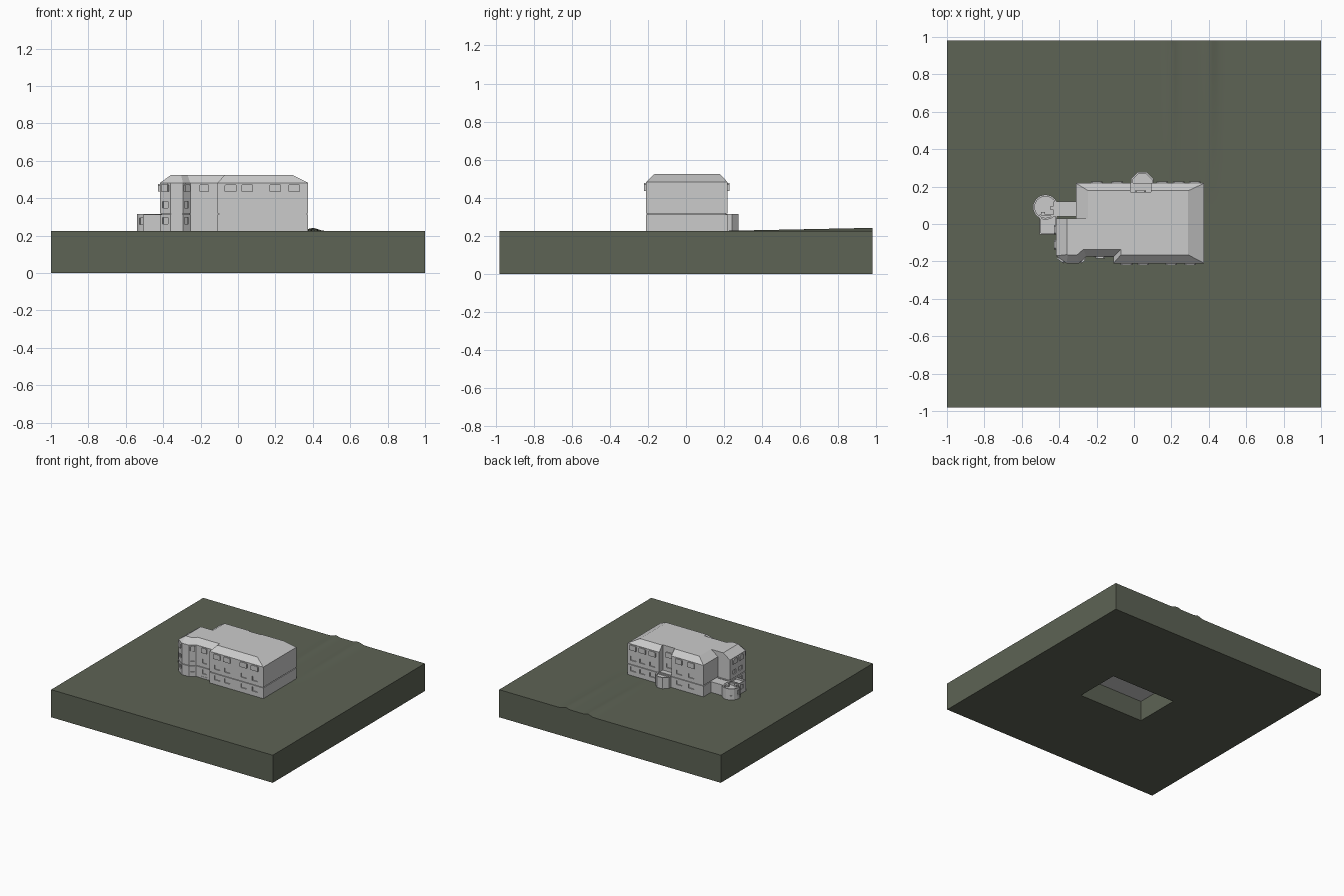
import bpy, bmesh, math
from mathutils import Vector, Matrix

if "Cube" in bpy.data.objects:
    bpy.data.objects.remove(bpy.data.objects["Cube"])


def finish(name, bm, mat=None):
    bmesh.ops.recalc_face_normals(bm, faces=bm.faces[:])
    me = bpy.data.meshes.new(name)
    bm.to_mesh(me)
    bm.free()
    ob = bpy.data.objects.new(name, me)
    bpy.context.collection.objects.link(ob)
    if mat:
        me.materials.append(mat)
    return ob


def loft(bm, low, high):
    """Closed solid between two matching rings of 3D points."""
    a = [bm.verts.new(p) for p in low]
    b = [bm.verts.new(p) for p in high]
    n = len(a)
    bm.faces.new(a[::-1])
    top = bm.faces.new(b)
    for i in range(n):
        j = (i + 1) % n
        bm.faces.new((a[i], a[j], b[j], b[i]))
    return top


def prism(name, plan, z0, z1, top_plan=None, parapet=0, wall=0.01):
    bm = bmesh.new()
    top = loft(bm, [(x, y, z0) for x, y in plan],
               [(x, y, z1) for x, y in (top_plan or plan)])
    if parapet:
        bm.normal_update()
        bmesh.ops.inset_region(bm, faces=[top], thickness=wall)
        low = bmesh.ops.extrude_face_region(bm, geom=[top])["geom"]
        bmesh.ops.translate(bm, vec=(0, 0, -parapet),
                            verts=[v for v in low if isinstance(v, bmesh.types.BMVert)])
        if top.is_valid:
            bmesh.ops.delete(bm, geom=[top], context='FACES_ONLY')
    return finish(name, bm)


def inset(plan, dist):
    """Move each edge of a counter-clockwise plan inwards by its own distance."""
    lines, out = [], []
    for i, p in enumerate(plan):
        p, q = Vector(p), Vector(plan[(i + 1) % len(plan)])
        d = (q - p).normalized()
        lines.append((p + Vector((-d.y, d.x)) * dist[i], d))
    for i, (p, d) in enumerate(lines):
        o, e = lines[i - 1]
        t = ((p - o).x * d.y - (p - o).y * d.x) / (e.x * d.y - e.y * d.x)
        out.append(tuple(o + e * t))
    return out


def rect(x0, x1, y0, y1):
    return [(x0, y0), (x1, y0), (x1, y1), (x0, y1)]


def ngon(cx, cy, r, n):
    return [(cx + r * math.cos(math.tau * (i + .5) / n),
             cy + r * math.sin(math.tau * (i + .5) / n)) for i in range(n)]


def window(bm, x, y, deg, z0, z1, w, inner, outer, clip=0):
    """Window block on a wall point, facing deg, with clipped upper corners."""
    m = Matrix.Translation((x, y, 0)) @ Matrix.Rotation(math.radians(deg), 4, 'Z')
    h = w / 2
    prof = [(-h, z0), (h, z0), (h, z1 - clip), (h - clip, z1), (clip - h, z1), (-h, z1 - clip)]
    if not clip:
        prof = [(-h, z0), (h, z0), (h, z1), (-h, z1)]
    loft(bm, [m @ Vector((-inner, a, z)) for a, z in prof],
         [m @ Vector((outer, a, z)) for a, z in prof])


def cut(ob, cutter):
    mod = ob.modifiers.new("cut", 'BOOLEAN')
    mod.operation, mod.solver, mod.object = 'DIFFERENCE', 'EXACT', cutter
    cutter.hide_render = True
    cutter.hide_viewport = False


# Ground: slab with a raised drive strip behind the house
earth = bpy.data.materials.new("earth")
earth.diffuse_color = (0.11, 0.125, 0.09, 1)
earth.use_nodes = True
earth.node_tree.nodes["Principled BSDF"].inputs["Base Color"].default_value = earth.diffuse_color


def bump(x, c, w):
    return math.exp(-((x - c) / w) ** 2)


def rise(x, y):
    t = min(max((y - 0.15) / 0.8, 0), 1)
    strip = 0.006 if 0.18 < x < 0.41 else 0
    return t * max(strip, 0.016 * bump(x, 0.20, 0.03), 0.016 * bump(x, 0.40, 0.035))


bm = bmesh.new()
bmesh.ops.create_grid(bm, x_segments=100, y_segments=24, size=1)
for v in bm.verts:
    v.co.y *= 0.98
    v.co.z = 0.225 + rise(v.co.x, v.co.y)
rim = [e for e in bm.edges if e.is_boundary]
new = bmesh.ops.extrude_edge_only(bm, edges=rim)["geom"]
for v in new:
    if isinstance(v, bmesh.types.BMVert):
        v.co.z = 0
bmesh.ops.holes_fill(bm, edges=[e for e in bm.edges if e.is_boundary], sides=0)
ground = finish("ground", bm, earth)
cut(ground, prism("foundation_cutter", rect(-0.215, 0.37, -0.175, 0.2), -0.05, 0.3))
ground.modifiers["cut"].material_mode = 'INDEX'
prism("foundation", rect(-0.217, 0.372, -0.177, 0.202), 0.165, 0.24)

# House plans: the upper storeys have a balcony notch at the back
front = [(-.417, -.17), (-.36, -.21), (-.295, -.21), (-.255, -.175), (-.11, -.175),
         (-.11, -.21), (.375, -.21), (.375, .218)]
notch = [(.09, .218), (.09, .17), (-.02, .17), (-.02, .218)]
rear = [(-.31, .218), (-.31, .03), (-.417, .03)]
lower_plan, upper_plan = front + rear, front + notch + rear
slopes = [.04, .045, .04, .04, .04, .045, .085, .04, 0, 0, 0, .04, .065, 0, .06]

lower = prism("lower_storey", lower_plan, 0.215, 0.312)
prism("belt_groove", inset(lower_plan, [0.008] * len(lower_plan)), 0.31, 0.319)
upper = prism("upper_storeys", upper_plan, 0.318, 0.482)
prism("hipped_roof", upper_plan, 0.482, 0.525, inset(upper_plan, slopes))

# Windows: two recessed rows and one framed row under the eaves
walls = [(x, -.21, -90, .062) for x in (-.04, .05, .2, .3)]
walls += [(x, .218, 90, .062) for x in (.325, .24, .15, -.09, -.2)]
walls += [(-.3885, -.19, -125, .045), (-.275, -.1925, -49, .035), (-.18, -.175, -90, .05),
          (-.417, -.11, 180, .05), (-.417, -.03, 180, .05), (.035, .17, 90, .06)]
cutters, frames = bmesh.new(), bmesh.new()
for x, y, deg, w in walls:
    for z in (0.262, 0.348):
        if not (y == .17 and z < .3):
            window(cutters, x, y, deg, z, z + .034, w * .8, .008, .02)
    window(frames, x, y, deg, 0.435, 0.477, w, .005, .01, .008)
cutter = finish("window_cutter", cutters)
cut(lower, cutter)
cut(upper, cutter)
finish("eaves_windows", frames)

# Rear balcony bay
prism("rear_bay", ngon(.045, .217, .065, 8), 0.215, 0.315, parapet=.012)

# Low side annex with a round turret
turret = prism("turret", ngon(-.473, .09, .068, 14), 0.215, 0.315, parapet=.02)
prism("annex_link", rect(-.43, -.305, .04, .12), 0.215, 0.312)
porch = prism("annex_porch", rect(-.505, -.412, -.055, .05), 0.215, 0.313, parapet=.015)
bm = bmesh.new()
for deg in (129, 180, 231):
    a = math.radians(deg)
    window(bm, -.473 + .066 * math.cos(a), .09 + .066 * math.sin(a), deg,
           .26, .293, .028, .006, .02)
window(bm, -.505, 0, 180, .26, .293, .04, .006, .02)
window(bm, -.46, -.055, -90, .26, .293, .04, .006, .02)
annex_cutter = finish("annex_cutter", bm)
cut(turret, annex_cutter)
cut(porch, annex_cutter)
for x, y in ((-.487, .053), (-.437, .086)):
    prism("vent_post", ngon(x, y, .014, 4), 0.28, 0.312)

# Smooth only the gentle terrain
bpy.context.view_layer.objects.active = ground
ground.select_set(True)
bpy.ops.object.shade_smooth_by_angle(angle=math.radians(30))
